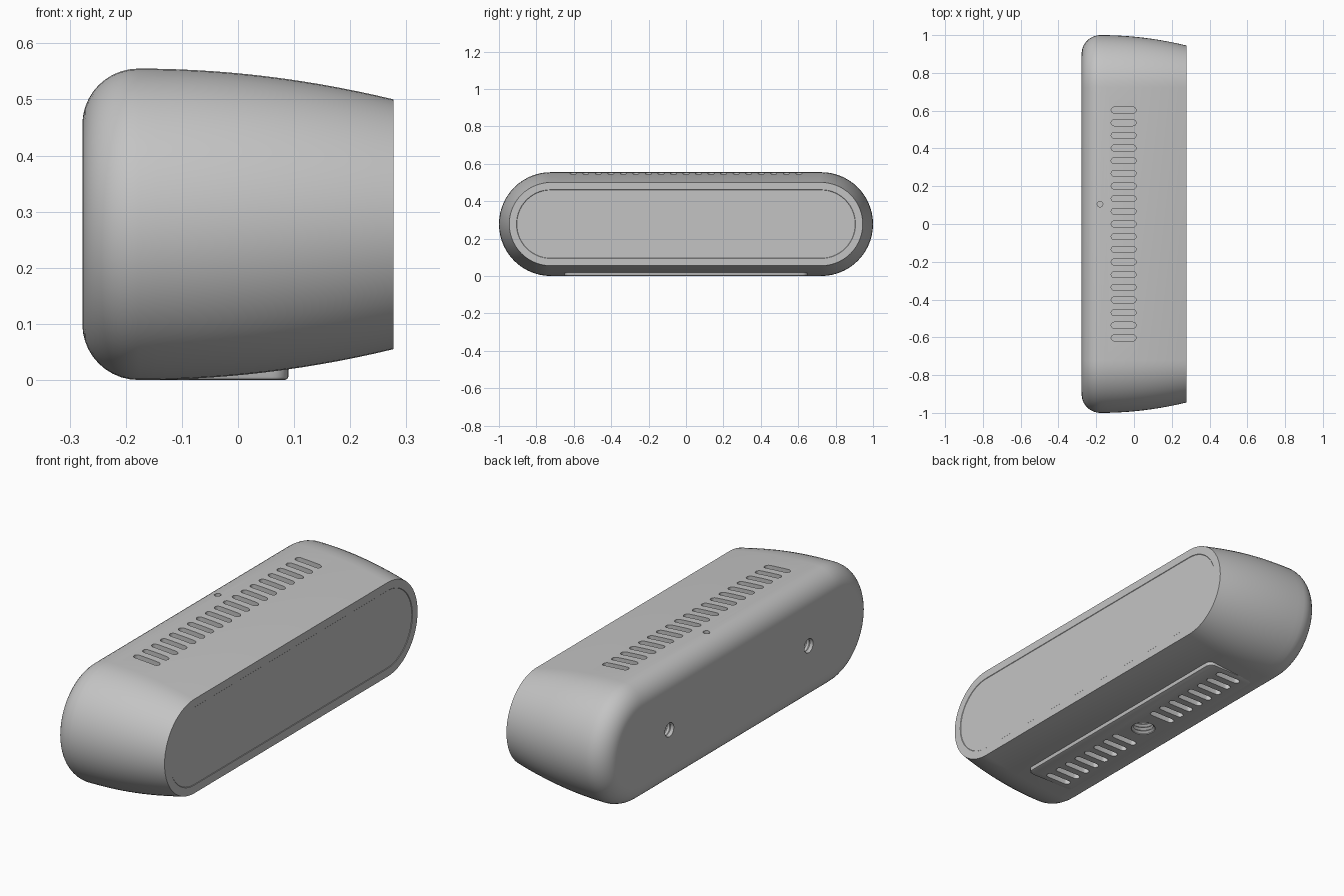
import bpy, bmesh, math
from mathutils import Vector

if "Cube" in bpy.data.objects:
    bpy.data.objects.remove(bpy.data.objects["Cube"], do_unlink=True)

grey = bpy.data.materials.new("plain grey")
grey.use_nodes = True
colour = (0.55, 0.55, 0.55, 1)
grey.diffuse_color = colour
grey.node_tree.nodes["Principled BSDF"].inputs["Base Color"].default_value = colour

R = 0.2775           # half height of the body
STRAIGHT = 1 - R     # half length of its straight part


def stadium(r, half, n):
    """Outline of a capsule (a circle when half is 0)."""
    pts = []
    for side in (1, -1):
        for i in range(n + 1):
            a = math.pi * (i / n - 0.5)
            pts.append((side * (half + r * math.cos(a)), side * r * math.sin(a)))
    return pts


def loft(bm, rings):
    """Skin a stack of equal rings and cap both ends."""
    rows = [[bm.verts.new(p) for p in ring] for ring in rings]
    for a, b in zip(rows, rows[1:]):
        for i in range(len(a)):
            j = (i + 1) % len(a)
            bm.faces.new((a[i], a[j], b[j], b[i]))
    bm.faces.new(rows[0])
    bm.faces.new(rows[-1][::-1])


def finish(bm, name):
    bmesh.ops.remove_doubles(bm, verts=bm.verts, dist=1e-6)
    bmesh.ops.recalc_face_normals(bm, faces=bm.faces)
    mesh = bpy.data.meshes.new(name)
    bm.to_mesh(mesh)
    bm.free()
    mesh.materials.append(grey)
    obj = bpy.data.objects.new(name, mesh)
    bpy.context.collection.objects.link(obj)
    return obj


def slot(bm, y, z0, z1):
    outline = stadium(0.016, 0.05, 8)
    loft(bm, [[(u - 0.055, y + v, z) for u, v in outline] for z in (z0, z1)])


def threaded_hole(bm, origin, axis, r, depth, turns):
    """Cutter with a zigzag wall, starting just outside the surface."""
    axis = Vector(axis)
    side = axis.orthogonal().normalized()
    up = axis.cross(side)
    steps = [(-0.02, r), (0.004, r)]
    for k in range(turns * 2):
        steps.append((0.004 + depth * (k + 1) / (turns * 2), r * (0.82 if k % 2 == 0 else 1)))
    loft(bm, [[Vector(origin) + axis * d + side * u + up * v
               for u, v in stadium(q, 0, 14)] for d, q in steps])


# Body: rounded back edge, gentle taper towards the flat face
profile = []
for i in range(11):
    a = math.pi / 2 * i / 10
    profile.append((-0.1775 - 0.1 * math.cos(a), R - 0.1 + 0.1 * math.sin(a)))
for i in range(1, 15):
    t = i / 14
    profile.append((-0.1775 + 0.455 * t, R - 0.055 * t * t))
# Slightly recessed face panel
profile += [(0.2775, 0.184), (0.2755, 0.182)]
bm = bmesh.new()
loft(bm, [[(x, u, R + v) for u, v in stadium(r, STRAIGHT, 28)] for x, r in profile])
body = finish(bm, "speaker_body")

# Foot: rounded plate under the body with a softened lower edge
bm = bmesh.new()
rings = []
for z, inset in ((0, 0.006), (0.002, 0.002), (0.006, 0), (0.04, 0)):
    ring = []
    for k, (sx, sy) in enumerate(((1, 1), (-1, 1), (-1, -1), (1, -1))):
        for i in range(7):
            a = math.pi / 2 * (k + i / 6)
            ring.append((-0.04 + sx * 0.1 + (0.03 - inset) * math.cos(a),
                         sy * 0.62 + (0.03 - inset) * math.sin(a), z))
    rings.append(ring)
loft(bm, rings)
foot = finish(bm, "base_foot")

# Cutters: vents above and below, mounting holes, small top hole
bm = bmesh.new()
for i in range(-9, 10):
    y = i * 0.067
    slot(bm, y, 0.515, 0.6)
    if abs(i) > 1:
        slot(bm, y, -0.02, 0.03)
threaded_hole(bm, (-0.055, 0, 0), (0, 0, 1), 0.055, 0.07, 4)
for y in (-0.52, 0.52):
    threaded_hole(bm, (-0.2775, y, R), (1, 0, 0), 0.033, 0.07, 4)
loft(bm, [[(-0.18 + u, 0.105 + v, z) for u, v in stadium(0.015, 0, 10)]
          for z in (0.535, 0.6)])
cutter = finish(bm, "opening_cutter")
cutter.hide_render = True

for obj in (body, foot):
    mod = obj.modifiers.new("openings", "BOOLEAN")
    mod.operation = "DIFFERENCE"
    mod.solver = "EXACT"
    mod.object = cutter
    bpy.ops.object.select_all(action="DESELECT")
    obj.select_set(True)
    bpy.context.view_layer.objects.active = obj
    bpy.ops.object.modifier_apply(modifier=mod.name)
    bpy.ops.object.shade_smooth_by_angle(angle=math.radians(30))

bpy.data.objects.remove(cutter, do_unlink=True)
